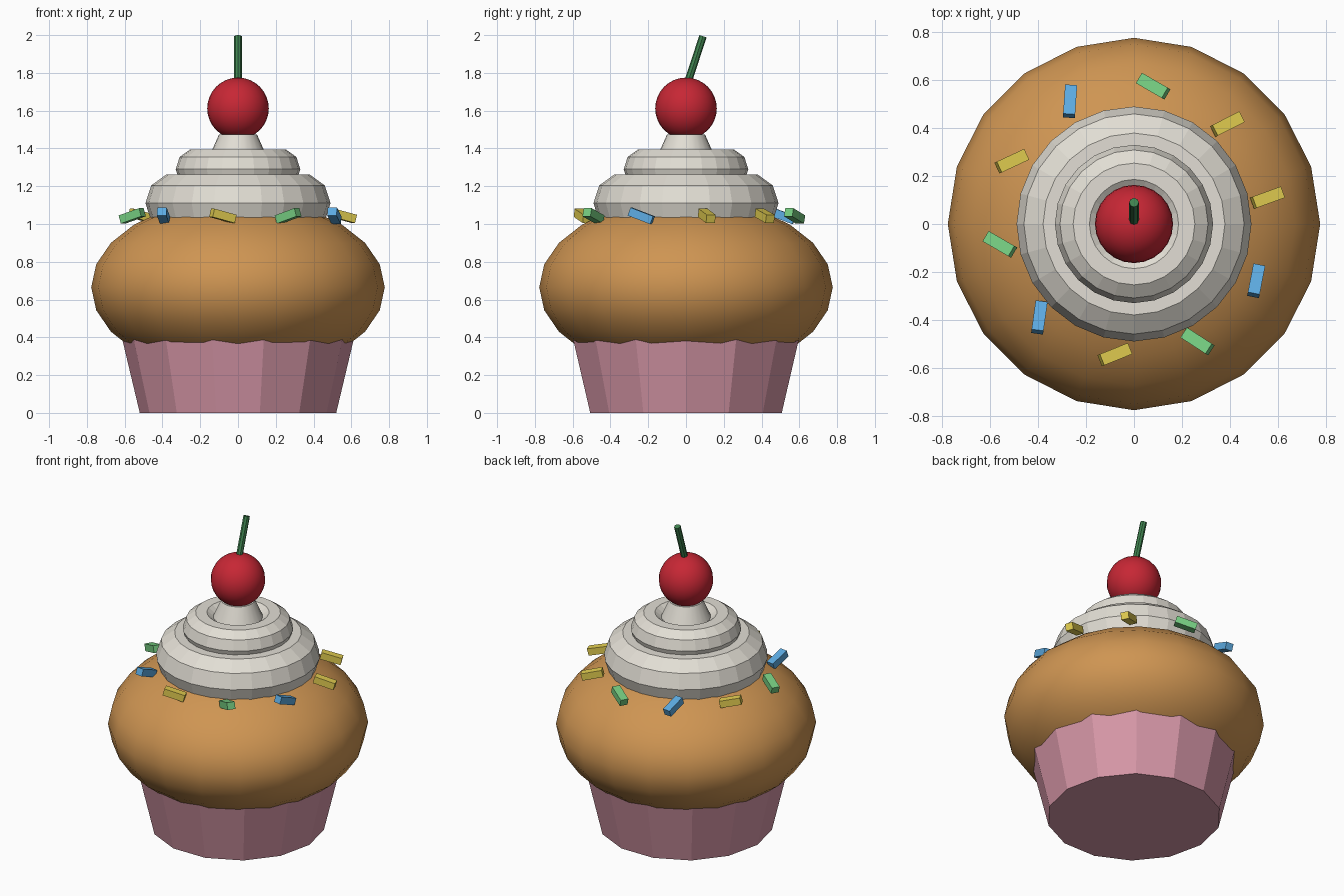
import bpy, bmesh
from math import pi, sin, cos, radians
from mathutils import Vector

if "Cube" in bpy.data.objects:
    bpy.data.objects.remove(bpy.data.objects["Cube"])


def material(name, rgb):
    mat = bpy.data.materials.new(name)
    mat.use_nodes = True
    mat.diffuse_color = (*rgb, 1)
    mat.node_tree.nodes["Principled BSDF"].inputs["Base Color"].default_value = (*rgb, 1)
    return mat


pink = material("pink paper", (0.68, 0.31, 0.39))
brown = material("golden cake", (0.62, 0.30, 0.085))
cream = material("cream", (0.76, 0.73, 0.66))
red = material("cherry red", (0.57, 0.02, 0.035))
stem_green = material("stem green", (0.05, 0.23, 0.08))
yellow = material("sprinkle yellow", (0.76, 0.61, 0.08))
blue = material("sprinkle blue", (0.11, 0.41, 0.76))
green = material("sprinkle green", (0.18, 0.61, 0.22))


def finish(obj, name, mat, smooth=False):
    obj.name = obj.data.name = name
    obj.data.materials.append(mat)
    for face in obj.data.polygons:
        face.use_smooth = smooth
    return obj


def lathe(name, profile, sides, mat, loop=False, smooth=False):
    """Turn a (radius, height) profile about z; cap the ends unless it is a loop."""
    bm = bmesh.new()
    rings = []
    for r, z in profile:
        angles = [2 * pi * i / sides for i in range(sides)]
        rings.append([bm.verts.new((r * cos(a), r * sin(a), z)) for a in angles])
    pairs = list(zip(rings, rings[1:]))
    if loop:
        pairs.append((rings[-1], rings[0]))
    else:
        bm.faces.new(rings[0])
        bm.faces.new(rings[-1])
    for low, high in pairs:
        for i in range(sides):
            j = (i + 1) % sides
            bm.faces.new((low[i], low[j], high[j], high[i]))
    bmesh.ops.recalc_face_normals(bm, faces=bm.faces)
    mesh = bpy.data.meshes.new(name)
    bm.to_mesh(mesh)
    bm.free()
    obj = bpy.data.objects.new(name, mesh)
    bpy.context.collection.objects.link(obj)
    return finish(obj, name, mat, smooth)


def ball(name, z, radius, height, segments, rings, mat):
    bpy.ops.mesh.primitive_uv_sphere_add(segments=segments, ring_count=rings, location=(0, 0, z))
    obj = bpy.context.object
    obj.scale = (radius, radius, height)
    return finish(obj, name, mat, True)


def frosting_ring(name, major, minor, z):
    steps = [2 * pi * i / 10 for i in range(10)]
    profile = [(major + minor * cos(a), z + minor * sin(a)) for a in steps]
    lathe(name, profile, 24, cream, loop=True)


# Paper cup and cake
lathe("paper_cup", [(0.52, 0), (0.62, 0.42)], 14, pink)
ball("cake_top", 0.665, 0.777, 0.47, 20, 12, brown)

# Stacked frosting
frosting_ring("lower_frosting", 0.33, 0.16, 1.11)
frosting_ring("upper_frosting", 0.22, 0.11, 1.29)
tip = lathe("frosting_tip", [(0.2, 1.25), (0.1, 1.475)], 24, cream, smooth=True)
for face in tip.data.polygons:
    face.use_smooth = len(face.vertices) == 4

# Cherry and leaning stem
ball("cherry", 1.612, 0.163, 0.163, 24, 16, red)
bottom, top = Vector((0, 0, 1.72)), Vector((0, 0.09, 1.994))
bpy.ops.mesh.primitive_cylinder_add(
    vertices=8, radius=0.02, depth=(top - bottom).length, location=(bottom + top) / 2)
stem = finish(bpy.context.object, "cherry_stem", stem_green)
stem.rotation_euler = (top - bottom).to_track_quat("Z", "Y").to_euler()

# Sprinkles: x, y, heading; each colour has its own tilt
sprinkles = [
    (green, -0.3, [(0.08, 0.575, -30), (0.265, -0.49, -33), (-0.56, -0.085, -30)]),
    (yellow, 0.25, [(0.39, 0.417, 27), (0.557, 0.11, 20), (-0.08, -0.545, 22), (-0.51, 0.262, 25)]),
    (blue, 0.36, [(0.51, -0.237, 79), (-0.395, -0.39, 82), (-0.267, 0.512, 86)]),
]
for mat, tilt, places in sprinkles:
    for x, y, heading in places:
        bpy.ops.mesh.primitive_cube_add(
            size=1, location=(x, y, 1.043), rotation=(0, tilt, radians(heading)))
        obj = finish(bpy.context.object, mat.name.replace(" ", "_"), mat)
        obj.scale = (0.13, 0.05, 0.045)
